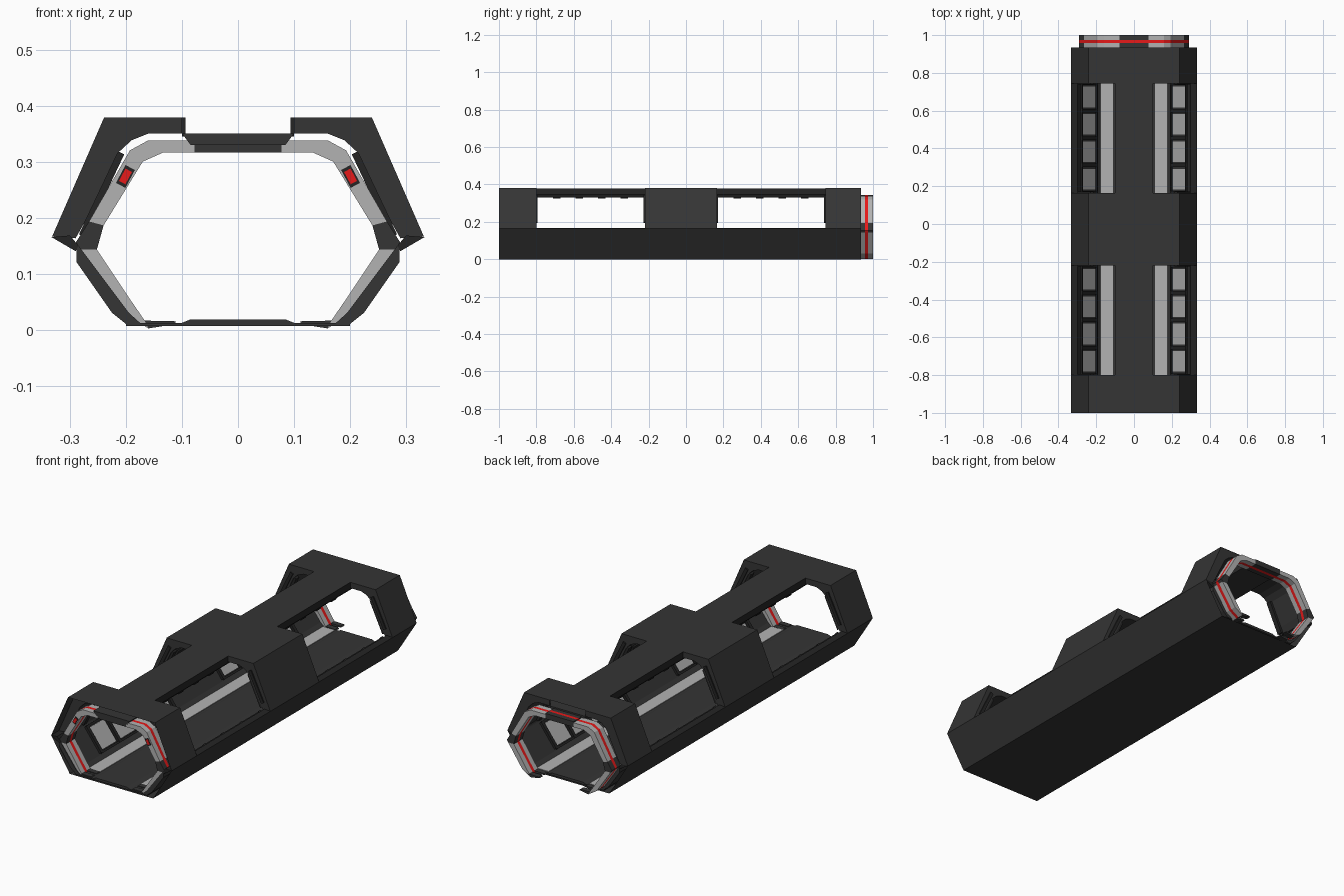
import bpy, bmesh
from mathutils import Vector

if "Cube" in bpy.data.objects:
    bpy.data.objects.remove(bpy.data.objects["Cube"])


def material(name, rgb):
    m = bpy.data.materials.new(name)
    m.diffuse_color = (*rgb, 1)
    m.use_nodes = True
    m.node_tree.nodes["Principled BSDF"].inputs["Base Color"].default_value = m.diffuse_color
    return m


DARK = material("dark_metal", (0.035, 0.035, 0.035))
TRIM = material("black_trim", (0.018, 0.018, 0.018))
LIGHT = material("light_grey", (0.45, 0.45, 0.45))
RED = material("red_glow", (0.8, 0.01, 0.01))


def extrude(name, pts, spans, mat, closed=True, mirror=True):
    """Extrude an x/z profile along each y span; optionally mirror across x = 0."""
    bm = bmesh.new()
    for y0, y1 in spans:
        for s in ((1, -1) if mirror else (1,)):
            a = [bm.verts.new((s * x, y0, z)) for x, z in pts]
            b = [bm.verts.new((s * x, y1, z)) for x, z in pts]
            n = len(pts)
            for i in range(n if closed else n - 1):
                j = (i + 1) % n
                bm.faces.new((a[i], a[j], b[j], b[i]))
            if closed:
                bm.faces.new(a[::-1])
                bm.faces.new(b)
    if closed:
        bmesh.ops.recalc_face_normals(bm, faces=bm.faces[:])
    else:
        # open sheets: face away from the tunnel axis
        for f in bm.faces:
            f.normal_update()
            c = f.calc_center_median()
            if f.normal.dot(Vector((c.x, 0, c.z - 0.17))) < 0:
                f.normal_flip()
    me = bpy.data.meshes.new(name)
    bm.to_mesh(me)
    bm.free()
    me.materials.append(mat)
    ob = bpy.data.objects.new(name, me)
    bpy.context.collection.objects.link(ob)
    return ob


def rect(x0, x1, z0, z1):
    return [(x0, z0), (x1, z0), (x1, z1), (x0, z1)]


def slope(p, q, t0, t1, d0, d1):
    """Slab profile on the line p-q, from t0 to t1, between normal offsets d0 and d1."""
    p, q = Vector(p), Vector(q)
    u = (q - p).normalized()
    n = Vector((-u.y, u.x))
    a, b = p.lerp(q, t0), p.lerp(q, t1)
    return [tuple(a + n * d0), tuple(b + n * d0), tuple(b + n * d1), tuple(a + n * d1)]


FRONT, BACK = -1.0, 0.935
WINDOWS = [(-0.80, -0.22), (0.165, 0.745)]
RIBS = [(FRONT, -0.80), (-0.22, 0.165), (0.745, BACK)]
FULL = [(FRONT, BACK)]

# outer hull sheets
extrude("lower_hull", [(0.333, 0.165), (0.23, 0), (-0.23, 0), (-0.333, 0.165)], FULL, DARK, False, False)
extrude("roof_spine", [(-0.1, 0.38), (0.1, 0.38)], FULL, DARK, False, False)
extrude("rib_hull", [(0.1, 0.38), (0.24, 0.38), (0.333, 0.165)], RIBS, DARK, False)

# inner lining of the ribs and the end caps beside the windows
INNER = [(0.333, 0.165), (0.29, 0.163), (0.272, 0.195), (0.215, 0.315), (0.19, 0.338), (0.16, 0.35), (0.1, 0.35)]
extrude("rib_lining", INNER, [(-0.93, -0.80), RIBS[1], RIBS[2]], DARK, False)
CAP = [(0.1, 0.379), (0.239, 0.379), (0.332, 0.166)] + INNER[1:]
extrude("rib_end_cap", CAP, [(-0.94, -0.925)] + [(y - 0.006, y) for y, _ in WINDOWS]
        + [(y, y + 0.006) for _, y in WINDOWS] + [(BACK - 0.006, BACK)], DARK)

# raised window trim and stepped wall panels on the ribs
extrude("window_trim", slope((0.284, 0.17), (0.214, 0.318), 0, 1, 0, 0.012),
        [(y - 0.03, y - 0.004) for y, _ in WINDOWS] + [(y + 0.004, y + 0.03) for _, y in WINDOWS], TRIM)
extrude("rib_wall_panel", slope((0.281, 0.175), (0.214, 0.318), 0.1, 0.85, -0.002, 0.007),
        [(-0.16, -0.04), (-0.02, 0.1)], TRIM)
extrude("cap_step", slope((0.30, 0.19), (0.222, 0.35), 0.05, 0.95, -0.004, 0.012),
        [(y - 0.004, y + 0.006) for y, _ in WINDOWS] + [(y - 0.006, y + 0.004) for _, y in WINDOWS], TRIM)

# window sills
extrude("window_sill", [(0.333, 0.165), (0.30, 0.168), (0.285, 0.15), (0.29, 0.14)], FULL, TRIM)

# ceiling beam with small lamps and edge strips
extrude("ceiling_beam", [(-0.1, 0.35), (-0.085, 0.33), (0.085, 0.33), (0.1, 0.35)], FULL, DARK, True, False)
extrude("roof_edge", rect(0.094, 0.1, 0.345, 0.379), WINDOWS, TRIM)
extrude("ceiling_clip", rect(0.06, 0.085, 0.325, 0.332),
        [(w[0] + 0.09 + i * 0.12, w[0] + 0.13 + i * 0.12) for w in WINDOWS for i in range(4)], TRIM)

# floor and floor light strips
extrude("floor", rect(-0.2, 0.2, 0.006, 0.012), FULL, DARK, True, False)
extrude("floor_walkway", [(-0.1, 0.012), (0.1, 0.012), (0.085, 0.018), (-0.085, 0.018)], FULL, DARK, True, False)
extrude("floor_light", rect(0.112, 0.178, 0.01, 0.015), [(-0.93, BACK - 0.01)], LIGHT)

# lower inner walls with framed grey panels
WALL = ((0.195, 0.03), (0.285, 0.15))
extrude("lower_wall", [(0.288, 0.155), (0.285, 0.15), (0.195, 0.03), (0.175, 0.012), (0.2, 0.01), (0.225, 0.03),
                       (0.288, 0.12)], FULL, DARK)
STEP = 0.145
extrude("lower_panel", slope(*WALL, 0.12, 0.88, -0.001, 0.004),
        [(w[0] + i * STEP + 0.018, w[0] + (i + 1) * STEP - 0.018) for w in WINDOWS for i in range(4)], LIGHT)
extrude("panel_divider", slope(*WALL, 0.05, 0.97, -0.001, 0.012),
        [(w[0] + i * STEP - 0.009, w[0] + i * STEP + 0.009) for w in WINDOWS for i in range(5)], TRIM)
extrude("panel_rail_low", slope(*WALL, 0.02, 0.09, -0.001, 0.009), WINDOWS, TRIM)
extrude("panel_rail_high", slope(*WALL, 0.91, 0.98, -0.001, 0.009), WINDOWS, TRIM)

# door rings: two halves with a red band between them
UPPER = [(0.078, 0.338), (0.16, 0.338), (0.193, 0.32), (0.266, 0.193), (0.24, 0.186), (0.17, 0.30),
         (0.134, 0.316), (0.078, 0.316)]
JOINT = [(0.266, 0.193), (0.29, 0.155), (0.283, 0.143), (0.252, 0.143), (0.24, 0.186)]
LOWER = [(0.283, 0.143), (0.205, 0.03), (0.16, 0.002), (0.168, 0.018), (0.19, 0.05), (0.252, 0.143)]
for tag, y in (("front", -0.997), ("back", 0.93)):
    halves = [(y, y + 0.027), (y + 0.043, y + 0.07)]
    band = [(y + 0.027, y + 0.043)]
    extrude(tag + "_ring_upper", UPPER, halves, LIGHT)
    extrude(tag + "_ring_joint", JOINT, halves, DARK)
    extrude(tag + "_ring_lower", LOWER, halves, LIGHT)
    extrude(tag + "_ring_top", rect(-0.078, 0.078, 0.316, 0.343), halves, DARK, True, False)
    extrude(tag + "_ring_foot", [(0.17, 0.016), (0.205, 0.03), (0.16, 0.002), (0.11, 0.01), (0.115, 0.015)],
            halves, DARK)
    for part, prof in (("upper", UPPER), ("joint", JOINT), ("lower", LOWER)):
        extrude(tag + "_red_band_" + part, prof, band, RED)
    extrude(tag + "_red_band_top", rect(-0.078, 0.078, 0.316, 0.343), band, RED, True, False)

# red signal lamps on the front ring
LAMP = ((0.2145, 0.262), (0.199, 0.291))
extrude("lamp_frame", slope(*LAMP, -0.05, 1.05, -0.003, 0.016), [(-0.9985, -0.99)], TRIM)
extrude("lamp", slope(*LAMP, 0.12, 0.88, 0.0, 0.013), [(-1.0, -0.99)], RED)
